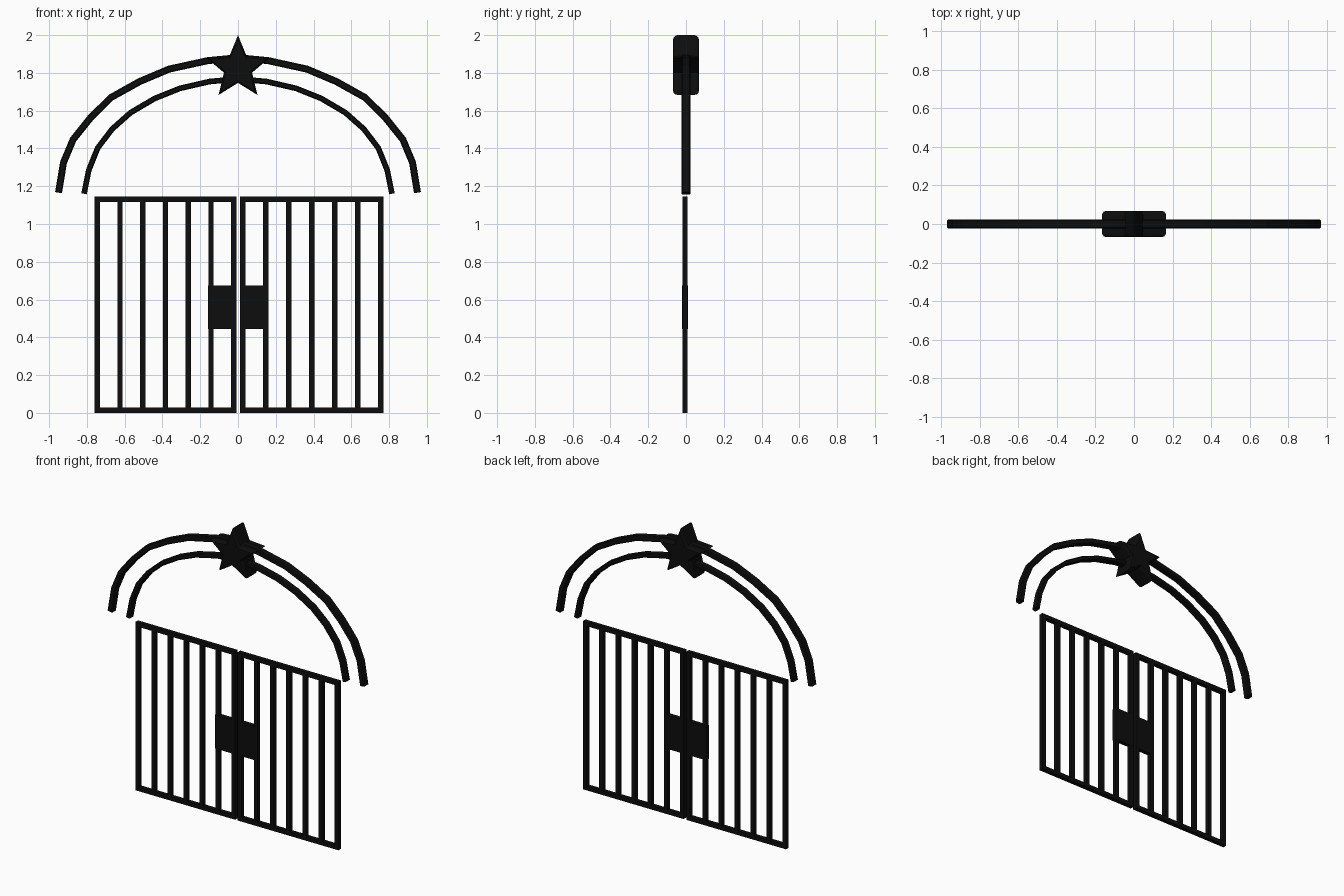
import bpy, bmesh, math
from mathutils import Vector

if "Cube" in bpy.data.objects:
    bpy.data.objects.remove(bpy.data.objects["Cube"])

iron = bpy.data.materials.new("black iron")
iron.diffuse_color = (0.004, 0.004, 0.004, 1)
iron.use_nodes = True
iron.node_tree.nodes["Principled BSDF"].inputs["Base Color"].default_value = iron.diffuse_color


def finish(name, bm):
    bmesh.ops.recalc_face_normals(bm, faces=bm.faces)
    me = bpy.data.meshes.new(name)
    bm.to_mesh(me)
    bm.free()
    me.materials.append(iron)
    ob = bpy.data.objects.new(name, me)
    bpy.context.collection.objects.link(ob)
    return ob


def box(bm, x0, x1, y0, y1, z0, z1):
    vs = bmesh.ops.create_cube(bm, size=1)["verts"]
    for v in vs:
        v.co = ((x0 + x1) / 2 + v.co.x * (x1 - x0),
                (y0 + y1) / 2 + v.co.y * (y1 - y0),
                (z0 + z1) / 2 + v.co.z * (z1 - z0))


# Gate leaves: seven bars between two rails, plus a lock plate
Y0, Y1, TOP, W = -0.019, 0.009, 1.145, 0.028
for side, inner, outer in ((-1, 0.009, 0.759), (1, 0.011, 0.769)):
    label = "left" if side < 0 else "right"
    bm = bmesh.new()
    for i in range(7):
        c = inner + W / 2 + (outer - inner - W) * i / 6
        box(bm, side * c - W / 2, side * c + W / 2, Y0, Y1, W / 2, TOP - W / 2)
    lo, hi = sorted((side * inner, side * outer))
    for z in (0, TOP - W):
        box(bm, lo, hi, Y0, Y1, z, z + W)
    finish(label + "_gate_leaf", bm)

    bm = bmesh.new()
    lo, hi = sorted((side * inner, side * 0.16))
    box(bm, lo, hi, Y0 - 0.001, Y1 + 0.001, 0.445, 0.675)
    finish(label + "_lock_plate", bm)


# Arches: a chamfered bar swept along a mirrored half path
def arch(name, half, width):
    pts = half + [(-x, z) for x, z in reversed(half[:-1])]
    pts = [Vector((x, 0, z)) for x, z in pts]
    w, d, c = width / 2, 0.024, 0.006
    section = [(w, d - c), (w - c, d), (c - w, d), (-w, d - c),
               (-w, c - d), (c - w, -d), (w - c, -d), (w, c - d)]
    bm = bmesh.new()
    rings = []
    for i, p in enumerate(pts):
        t = (pts[min(i + 1, len(pts) - 1)] - pts[max(i - 1, 0)]).normalized()
        n = Vector((-t.z, 0, t.x))
        rings.append([bm.verts.new(p + n * a + Vector((0, b, 0))) for a, b in section])
    for a, b in zip(rings, rings[1:]):
        for k in range(8):
            bm.faces.new((a[k], a[(k + 1) % 8], b[(k + 1) % 8], b[k]))
    bm.faces.new(rings[0])
    bm.faces.new(rings[-1])
    finish(name, bm)


arch("outer_arch", [(-.95, 1.166), (-.924, 1.325), (-.873, 1.447), (-.78, 1.563),
                    (-.672, 1.67), (-.521, 1.754), (-.365, 1.82), (-.159, 1.865),
                    (0, 1.88)], 0.037)
arch("inner_arch", [(-.815, 1.16), (-.79, 1.285), (-.743, 1.402), (-.666, 1.503),
                    (-.568, 1.59), (-.44, 1.665), (-.308, 1.718), (-.152, 1.754),
                    (0, 1.768)], 0.03)

# Star: thick prism with rounded front and back rims
bm = bmesh.new()
rings = []
for y, s in ((-.068, .87), (-.064, .94), (-.055, .985), (-.043, 1),
             (.043, 1), (.055, .985), (.064, .94), (.068, .87)):
    ring = []
    for k in range(10):
        r = (0.175 if k % 2 == 0 else 0.078) * s
        a = math.pi / 2 + k * math.pi / 5
        ring.append(bm.verts.new((r * math.cos(a), y, 1.825 + r * math.sin(a))))
    rings.append(ring)
for a, b in zip(rings, rings[1:]):
    for k in range(10):
        bm.faces.new((a[k], a[(k + 1) % 10], b[(k + 1) % 10], b[k]))
bm.faces.new(rings[0])
bm.faces.new(rings[-1])
star = finish("star", bm)
bpy.context.view_layer.objects.active = star
star.select_set(True)
bpy.ops.object.shade_smooth_by_angle(angle=math.radians(35))
